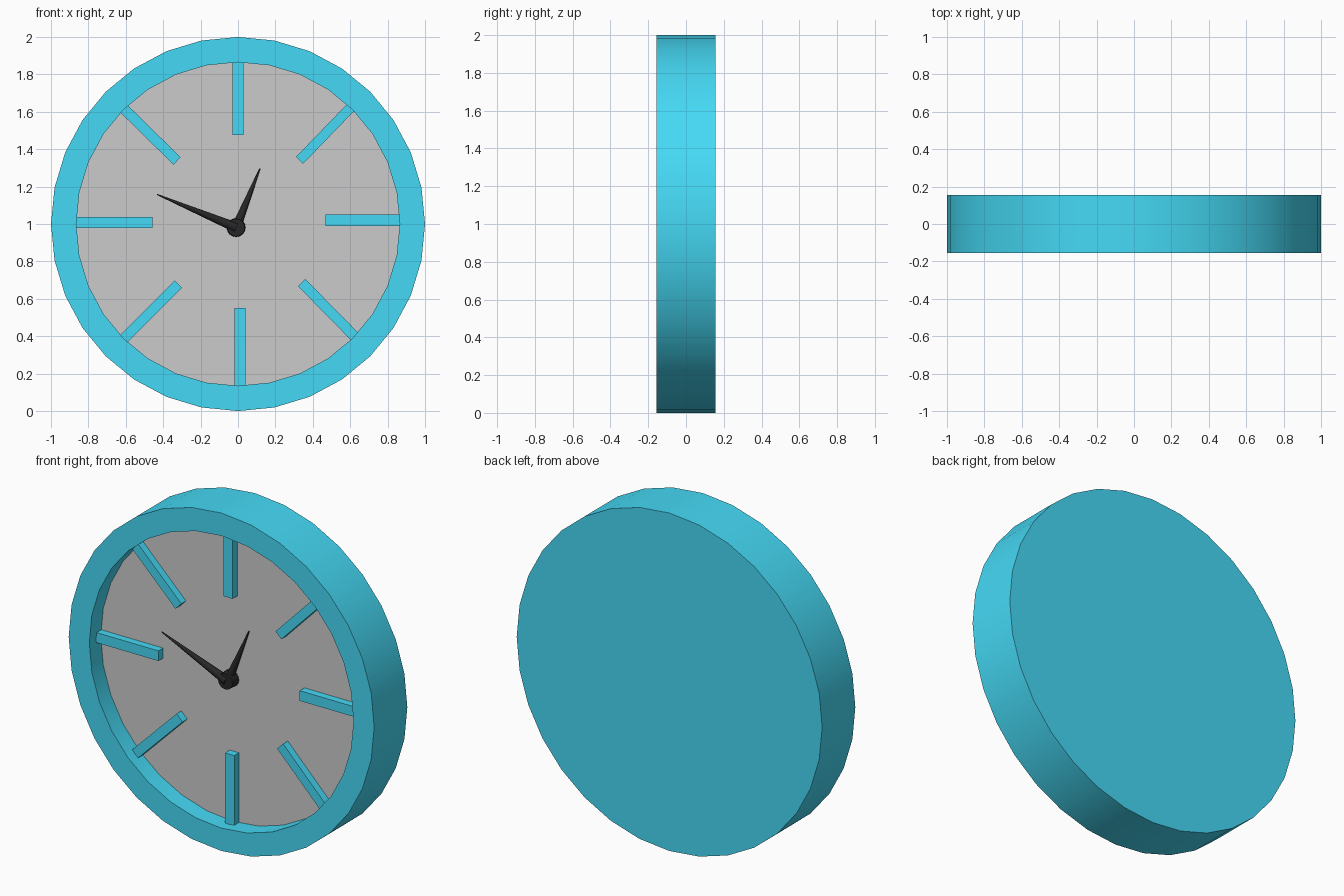
import bpy, bmesh, math
from mathutils import Vector, Matrix

if "Cube" in bpy.data.objects:
    bpy.data.objects.remove(bpy.data.objects["Cube"])

CENTRE_Z = 1.0
R_OUT, R_IN, HALF = 1.0, 0.865, 0.155
FACE_Y = -0.048


def material(name, rgb):
    m = bpy.data.materials.new(name)
    m.diffuse_color = (*rgb, 1)
    m.use_nodes = True
    m.node_tree.nodes["Principled BSDF"].inputs["Base Color"].default_value = m.diffuse_color
    return m


blue = material("blue", (0.06, 0.70, 0.92))
black = material("black", (0.02, 0.02, 0.02))


def finish(name, bm, mat=None, smooth=False):
    bmesh.ops.recalc_face_normals(bm, faces=bm.faces)
    me = bpy.data.meshes.new(name)
    bm.to_mesh(me)
    bm.free()
    ob = bpy.data.objects.new(name, me)
    bpy.context.collection.objects.link(ob)
    if mat:
        me.materials.append(mat)
    if smooth:
        bpy.ops.object.select_all(action='DESELECT')
        ob.select_set(True)
        bpy.context.view_layer.objects.active = ob
        bpy.ops.object.shade_smooth_by_angle(angle=math.radians(30))
    return ob


def ring(bm, r, y, n=32):
    return [bm.verts.new((r * math.cos(2 * math.pi * i / n), y,
                          CENTRE_Z + r * math.sin(2 * math.pi * i / n))) for i in range(n)]


def cone_between(name, a, b, r1, r2, sides, mat):
    a, b = Vector(a), Vector(b)
    d = b - a
    bm = bmesh.new()
    bmesh.ops.create_cone(bm, cap_ends=True, segments=sides, radius1=r1, radius2=r2,
                          depth=d.length,
                          matrix=Matrix.Translation((a + b) / 2) @ d.to_track_quat('Z', 'Y').to_matrix().to_4x4())
    return finish(name, bm, mat, True)


# Case: closed back, outer wall, front rim and recessed inner wall
bm = bmesh.new()
rings = [ring(bm, r, y) for r, y in
         ((R_OUT, HALF), (R_OUT, -HALF), (R_IN, -HALF), (R_IN, FACE_Y))]
bm.faces.new(rings[0])
for p, q in zip(rings, rings[1:]):
    for i in range(32):
        j = (i + 1) % 32
        bm.faces.new((p[i], p[j], q[j], q[i]))
# temporary cap keeps the normals consistent; the dial takes its place
cap = bm.faces.new(rings[-1])
bmesh.ops.recalc_face_normals(bm, faces=bm.faces)
bmesh.ops.delete(bm, geom=[cap], context='FACES_ONLY')
finish("case", bm, blue, True)

# Dial
bm = bmesh.new()
dial = bm.faces.new(ring(bm, R_IN, FACE_Y))
dial.normal_update()
if dial.normal.y > 0:
    dial.normal_flip()
me = bpy.data.meshes.new("dial")
bm.to_mesh(me)
bm.free()
bpy.context.collection.objects.link(bpy.data.objects.new("dial", me))

# Hour markers: inner end (x, z), heading in degrees, width
markers = [(0.0, 1.476, 90, 0.06), (0.329, 1.340, 46, 0.053),
           (0.468, 1.02, 0, 0.06), (0.34, 0.687, -45.5, 0.055),
           (0.01, 0.551, -90, 0.06), (-0.318, 0.679, 225, 0.055),
           (-0.457, 1.008, 180, 0.06), (-0.326, 1.337, 135.5, 0.055)]
for n, (x, z, deg, w) in enumerate(markers):
    length = 0.885 - math.hypot(x, z - CENTRE_Z)
    bm = bmesh.new()
    bmesh.ops.create_cube(bm, size=1, matrix=Matrix.Translation((x, -0.069, z))
                          @ Matrix.Rotation(math.radians(-deg), 4, 'Y')
                          @ Matrix.Translation((length / 2, 0, 0))
                          @ Matrix.Diagonal((length, 0.046, w, 1)))
    finish(f"hour_marker_{n + 1}", bm, blue)

# Hub and tapered hands
HX, HZ = -0.01, 0.981
cone_between("hub", (HX, FACE_Y, HZ), (HX, -0.105, HZ), 0.05, 0.047, 16, black)
cone_between("minute_hand", (HX, -0.09, HZ), (-0.433, -0.095, 1.158), 0.027, 0.003, 12, black)
cone_between("hour_hand", (HX, -0.072, HZ), (0.118, -0.066, 1.297), 0.025, 0.003, 12, black)
